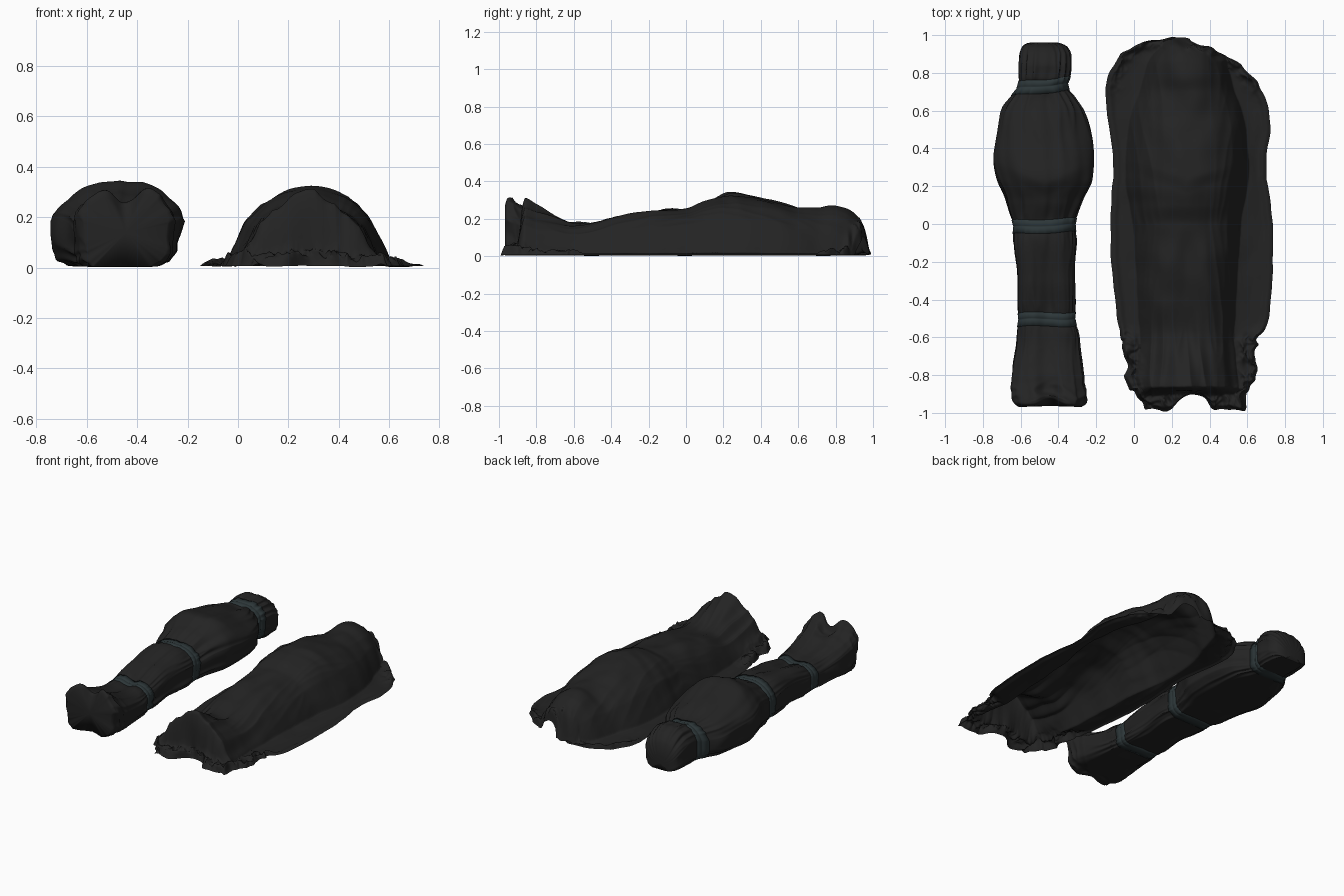
import bpy
from math import sin, cos, pi, exp
from mathutils import Vector, noise

if "Cube" in bpy.data.objects:
    bpy.data.objects.remove(bpy.data.objects["Cube"])

# ---------- helpers ----------
def curve(table, col, y):
    """Smooth, overshoot-free interpolation of a table column (rows sorted by falling y)."""
    if y >= table[0][0]:
        return table[0][col]
    if y <= table[-1][0]:
        return table[-1][col]
    i = next(k for k in range(len(table) - 1) if y >= table[k + 1][0])

    def slope(k):
        a, b = table[k], table[k + 1]
        return (b[col] - a[col]) / (b[0] - a[0])

    def tangent(k):
        if k == 0 or k == len(table) - 1:
            return slope(min(k, len(table) - 2))
        p, q = slope(k - 1), slope(k)
        return 0 if p * q <= 0 else 2 * p * q / (p + q)

    a, b = table[i], table[i + 1]
    h = b[0] - a[0]
    t = (y - a[0]) / h
    return ((2*t**3 - 3*t*t + 1) * a[col] + (t**3 - 2*t*t + t) * h * tangent(i)
            + (3*t*t - 2*t**3) * b[col] + (t**3 - t*t) * h * tangent(i + 1))

def bump(d, w):
    return exp(-(d / w) ** 2)

def step(t):
    t = max(0, min(1, t))
    return t * t * (3 - 2 * t)

def n3(x, y, z=0):
    return noise.noise(Vector((x, y, z)))

def ridge(x, y, z=0):
    return 0.5 - 2 * abs(n3(x, y, z))

def grid_object(name, rows, mat, wrap=False, caps=False):
    n = len(rows[0])
    verts = [p for r in rows for p in r]
    faces = []
    for j in range(len(rows) - 1):
        for i in range(n if wrap else n - 1):
            k = (i + 1) % n
            faces.append((j*n + i, (j+1)*n + i, (j+1)*n + k, j*n + k))
    if caps:
        for j, flip in ((0, 1), (len(rows) - 1, -1)):
            c = len(verts)
            verts.append(tuple(sum(p[a] for p in rows[j]) / n for a in range(3)))
            faces += [(c, j*n + i, j*n + (i+1) % n)[::flip] for i in range(n)]
    me = bpy.data.meshes.new(name)
    me.from_pydata(verts, [], faces)
    me.update()
    me.shade_smooth()
    me.materials.append(mat)
    ob = bpy.data.objects.new(name, me)
    bpy.context.collection.objects.link(ob)
    return ob

def material(name, col):
    m = bpy.data.materials.new(name)
    m.diffuse_color = (*col, 1)
    m.use_nodes = True
    m.node_tree.nodes["Principled BSDF"].inputs["Base Color"].default_value = m.diffuse_color
    return m

cloth = material("black_cloth", (0.017, 0.017, 0.017))
band = material("grey_band", (0.026, 0.038, 0.041))

# ---------- tied bundle: y, left x, right x, height ----------
WRAP = [(.962, -.54, -.42, .10), (.955, -.57, -.39, .14), (.935, -.592, -.355, .19),
        (.89, -.605, -.335, .235), (.83, -.608, -.335, .258), (.78, -.61, -.34, .258),
        (.73, -.618, -.350, .24), (.68, -.645, -.32, .245), (.6, -.695, -.265, .262),
        (.5, -.722, -.235, .285), (.35, -.742, -.21, .325), (.24, -.72, -.22, .346),
        (.12, -.67, -.27, .305), (0, -.642, -.308, .25), (-.1, -.632, -.302, .255),
        (-.3, -.614, -.32, .235), (-.5, -.614, -.31, .19), (-.6, -.62, -.295, .185),
        (-.75, -.645, -.272, .222), (-.87, -.648, -.26, .275), (-.93, -.635, -.26, .315),
        (-.955, -.62, -.268, .325), (-.968, -.60, -.285, .30)]
TIES = [(.73, .025), (-.01, .012), (-.505, 0)]     # y position, sideways tilt

def wrap_point(y, th, off=0.0):
    l, r, h = (curve(WRAP, k, y) for k in (1, 2, 3))
    cx, w = (l + r) / 2, (r - l) / 2
    zm = h * 0.56
    c, s = cos(th), sin(th)
    up = s >= 0
    chest = bump(y - .35, .3)
    x = w * abs(c) ** (0.85 + .1 * chest if up else 0.42) * (1 if c >= 0 else -1)
    z = (h - zm) * s ** (0.95 + .3 * chest) if up else -zm * abs(s) ** 0.42
    if not up and c > 0:
        x *= 1 + .16 * chest * z / zm          # leans in on one side
    # gathers fanning out of each tie, pinched beneath it
    near = max(bump(y - t, .15) for t, _ in TIES)
    under = max(bump(y - t, .045) for t, _ in TIES)
    f = (1 - under) * (.006 + .013 * near) * ridge(3.2*c, y * 2.2, 3.2*s + 4)
    f += (1 - under) * .012 * n3(x * 8, y * 5, z * 8) - .004 * under
    f += .014 * bump(y + .94, .1) * ridge(x * 12, y * 16, z * 8)
    k = 1 + (f + off) / max(.05, (x*x + z*z) ** .5)
    x, z = x * k, z * k
    if up:
        # groove between legs, deep valley between the feet, folded forearms
        z -= s * (.025 * step((-.02 - y) / .25) + .05 * step((-.78 - y) / .12)) * bump(x, .055)
        z += s * .012 * (step((y - .14 - .45 * abs(x)) / .08) - 1) * step((y + .05) / .2)
    # toes part slightly at the end
    yy = y + .035 * bump(x, .06) * step((-.88 - y) / .08)
    return (cx + x, yy, max(.002 if off else .004, zm + z))

N = 128
rows = []
for j in range(261):
    t = j / 260
    y = -.003 + .965 * cos(pi * t) * .35 + .965 * (1 - 2 * t) * .65
    rows.append([wrap_point(y, 2 * pi * i / N) for i in range(N)])
grid_object("wrapped_bundle", rows, cloth, wrap=True, caps=True)

# ---------- ties: double-wound bands following the bundle ----------
BAND = [(.037, -.006), (.036, .003), (.004, .004), (.001, .002),
        (-.002, .004), (-.036, .003), (-.037, -.006)]
for name, (ty, tilt) in zip(("neck_tie", "waist_tie", "knee_tie"), TIES):
    rows = []
    for dy, off in BAND:
        ring = []
        for i in range(N):
            th = 2 * pi * i / N
            wob = .004 * sin(3 * th + ty * 9)
            ring.append(wrap_point(ty + dy + wob + tilt * .5 * cos(th), th, off))
        rows.append(ring)
    grid_object(name, rows, band, wrap=True)

# ---------- draped sheet: y, left hem, right hem, mound half width, height ----------
SHEET = [(.985, .20, .30, .10, .01), (.965, .05, .31, .11, .07), (.94, 0, .38, .14, .17),
         (.90, -.07, .47, .18, .23), (.85, -.11, .55, .21, .258), (.78, -.14, .63, .23, .27),
         (.70, -.15, .68, .25, .255), (.6, -.145, .715, .29, .26), (.5, -.13, .72, .31, .28),
         (.32, -.11, .70, .325, .315), (.25, -.11, .70, .325, .323), (.2, -.115, .71, .32, .323),
         (.1, -.12, .725, .30, .295), (0, -.125, .735, .285, .257), (-.2, -.12, .735, .27, .25),
         (-.4, -.10, .725, .26, .215), (-.57, -.075, .69, .25, .182), (-.62, -.065, .645, .25, .19),
         (-.7, -.055, .645, .26, .22), (-.8, -.04, .65, .27, .268), (-.86, -.035, .62, .27, .305),
         (-.885, 0, .61, .27, .2), (-.905, .01, .60, .26, .06), (-.95, .03, .595, .22, .02),
         (-.985, .06, .58, .20, .005)]
# y, roundness of the mound: low is tent-like, high is flat topped
SHAPE = [(.95, 2.2), (.75, 1.9), (.5, 2.3), (.25, 2.2), (0, 2.5), (-.4, 2.4), (-.65, 1.9), (-.85, 1.35)]
CX = .28

def sheet_row(y, cols):
    l, r, b, h = (curve(SHEET, k, y) for k in (1, 2, 3, 4))
    p = curve(SHAPE, 1, y)
    out = []
    for i in range(cols + 1):
        u = i / cols
        x = l + (r - l) * u
        s = abs(x - CX) / b
        # mound of the covered figure with a flared skirt
        m = (1 - s ** p) ** .9 if s < 1 else 0
        skirt = .2 * exp(-max(0, s - .75) * 5) * (1 - m)
        z = h * (m + skirt * step(min(x - l, r - x) / .08))
        # folded arms, hollow between the legs and between the feet
        z += .014 * (step((y - .16 - .35 * abs(x - CX)) / .08) - 1) * m * step((y + .05) / .2)
        z -= .025 * bump(x - CX, .06) * step((.05 - y) / .3) * step((y + .82) / .25)
        # long hanging folds, strongest toward the feet and shoulders
        side = step((s - .25) / .5)
        foot = step((-.35 - y) / .5)
        fan = (x - CX) / (.65 + .5 * abs(y))
        z += min(z, .1) * (.10 * side + .22 * foot) * ridge(fan * 15, y * 1.6, 7)
        z += min(z, .1) * .14 * n3(x * 6, y * 5, 2)
        # crumpled hem piled up around head and foot corners
        edge = min(x - l, r - x)
        pile = max(step((y - .62) / .25) * (1 if x > CX else .6), step((-.52 - y) / .12))
        endz = max(bump(y - .955, .03), bump(y + .95, .06))
        e = max(exp(-(max(0, edge - .03) / .05) ** 2), endz) * pile
        inside = step(min(edge, .985 - abs(y)) / .025)
        crum = ridge(x * 14, y * 14, 1) + .5 * ridge(x * 30, y * 30, 5)
        z += e * inside * (.026 + .03 * crum)
        # rolled hem along the long sides
        z += .012 * bump(edge - .02, .02) + .006 * n3(x * 12, y * 7, 9) * step(edge / .1)
        dx = e * .022 * n3(x * 14, y * 18, 3) + .006 * n3(y * 9, u * 2, 8)
        dy = e * .020 * n3(x * 16, y * 16, 11)
        # hem pulls back between the two foot corners
        yy = y
        if y < -.88:
            yy = -.88 + (y + .88) * (1 - .75 * exp(-((x - .31) / .085) ** 4))
        out.append((x + dx, yy + dy, max(.003, z + .002)))
    return out

rows = [sheet_row(.985 - 1.97 * j / 290, 200) for j in range(291)]
grid_object("draped_sheet", rows, cloth)
